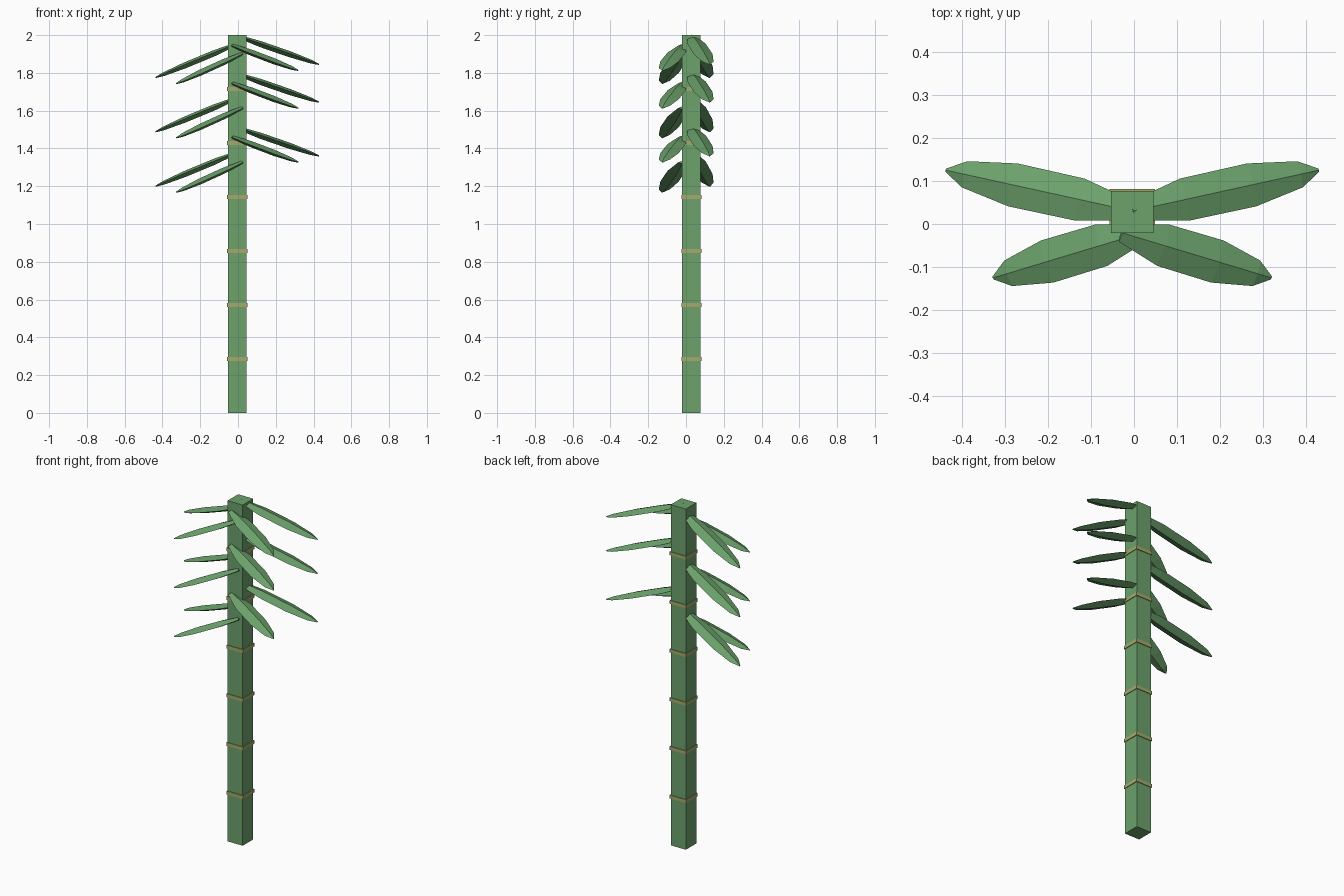
import bpy, bmesh, math
from mathutils import Vector

if "Cube" in bpy.data.objects:
    bpy.data.objects.remove(bpy.data.objects["Cube"])


def material(name, rgb):
    m = bpy.data.materials.new(name)
    m.diffuse_color = (*rgb, 1)
    m.use_nodes = True
    m.node_tree.nodes["Principled BSDF"].inputs["Base Color"].default_value = m.diffuse_color
    return m


GREEN = material("bamboo green", (0.15, 0.36, 0.15))
TAN = material("node tan", (0.38, 0.40, 0.15))
CX, CY = -0.004, 0.028          # stalk axis


def add_object(name, bm, mat):
    bmesh.ops.recalc_face_normals(bm, faces=bm.faces)
    me = bpy.data.meshes.new(name)
    bm.to_mesh(me)
    bm.free()
    me.materials.append(mat)
    ob = bpy.data.objects.new(name, me)
    bpy.context.collection.objects.link(ob)


def box(name, size, z, height, mat):
    bm = bmesh.new()
    bmesh.ops.create_cube(bm, size=1)
    for v in bm.verts:
        v.co = Vector((CX + v.co.x * size, CY + v.co.y * size, z + v.co.z * height))
    add_object(name, bm, mat)


# leaf cross-sections: position along the leaf, half width, half thickness
SECTIONS = [(0.0, 0.022, 0.008), (0.28, 0.050, 0.016), (0.64, 0.051, 0.016),
            (0.90, 0.031, 0.010), (1.0, 0.004, 0.003)]


def leaf(name, base, tip):
    base, tip = Vector(base), Vector(tip)
    along = (tip - base).normalized()
    side = along.cross(Vector((0, 0, 1))).normalized()
    up = side.cross(along)
    bm = bmesh.new()
    rings = []
    for t, w, h in SECTIONS:
        c = base.lerp(tip, t)
        rings.append([bm.verts.new(c + side * w * a + up * h * b)
                      for a, b in ((1, 0), (0, 1), (-1, 0), (0, -1))])
    for r, s in zip(rings, rings[1:]):
        for i in range(4):
            j = (i + 1) % 4
            bm.faces.new((r[i], r[j], s[j], s[i]))
    bm.faces.new(rings[0])
    bm.faces.new(rings[-1])
    add_object(name, bm, GREEN)


# square stalk with six joint bands
box("stalk", 0.098, 1.0, 2.0, GREEN)
for k in range(1, 7):
    box(f"joint_band_{k}", 0.106, 2 * k / 7, 0.02, TAN)

# three tiers of leaf pairs on each side
for side, tiers, drop in ((-1, (1.775, 1.488, 1.20), 0.18), (1, (1.845, 1.645, 1.36), 0.15)):
    label = "left" if side < 0 else "right"
    for n, z in enumerate(tiers, 1):
        leaf(f"back_{label}_leaf_{n}",
             (CX + side * 0.0, 0.03, z + drop), (CX + side * 0.433, 0.125, z))
        leaf(f"front_{label}_leaf_{n}",
             (CX - side * 0.025, -0.02, z - 0.032 + drop * 0.88),
             (CX + side * 0.323, -0.125, z - 0.032))
